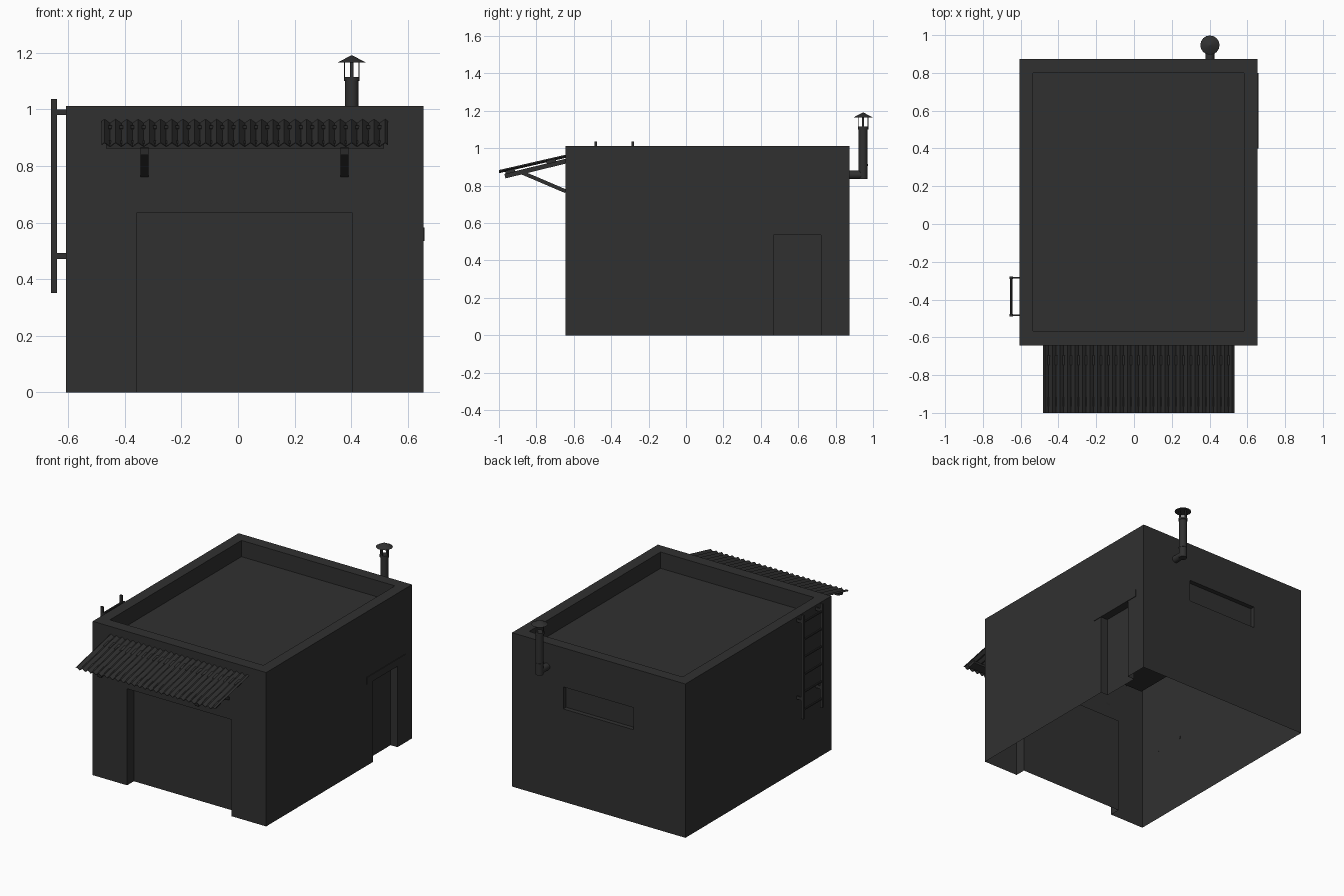
import bpy, bmesh, math
from mathutils import Vector

if "Cube" in bpy.data.objects:
    bpy.data.objects.remove(bpy.data.objects["Cube"])

mat = bpy.data.materials.new("dark_grey")
mat.diffuse_color = (0.03, 0.03, 0.03, 1)
mat.use_nodes = True
mat.node_tree.nodes["Principled BSDF"].inputs["Base Color"].default_value = mat.diffuse_color


def make(name, bm, smooth=False):
    me = bpy.data.meshes.new(name)
    bm.to_mesh(me)
    bm.free()
    me.materials.append(mat)
    for p in me.polygons:
        p.use_smooth = smooth
    ob = bpy.data.objects.new(name, me)
    bpy.context.collection.objects.link(ob)
    if smooth:
        bpy.ops.object.select_all(action='DESELECT')
        ob.select_set(True)
        bpy.context.view_layer.objects.active = ob
        bpy.ops.object.shade_smooth_by_angle(angle=math.radians(35))
    return ob


def box(name, x0, x1, y0, y1, z0, z1):
    bm = bmesh.new()
    bmesh.ops.create_cube(bm, size=1)
    for v in bm.verts:
        v.co = Vector(((x0 + x1) / 2 + v.co.x * (x1 - x0),
                       (y0 + y1) / 2 + v.co.y * (y1 - y0),
                       (z0 + z1) / 2 + v.co.z * (z1 - z0)))
    return make(name, bm)


def slanted(name, x0, x1, a, b, t):
    """Bar across x0..x1 running from a to b in the (y, z) plane, thickness t."""
    a, b = Vector(a), Vector(b)
    d = (b - a).normalized()
    n = Vector((-d.y, d.x)) * t / 2
    bm = bmesh.new()
    f = bm.faces.new([bm.verts.new((x0, p.x, p.y)) for p in (a - n, b - n, b + n, a + n)])
    r = bmesh.ops.extrude_face_region(bm, geom=[f])
    for v in r['geom']:
        if isinstance(v, bmesh.types.BMVert):
            v.co.x = x1
    bmesh.ops.recalc_face_normals(bm, faces=bm.faces)
    return make(name, bm)


def cylinder(name, p, q, r, r2=None, seg=16):
    p, q = Vector(p), Vector(q)
    bm = bmesh.new()
    bmesh.ops.create_cone(bm, cap_ends=True, segments=seg, radius1=r,
                          radius2=r if r2 is None else r2, depth=(q - p).length)
    rot = Vector((0, 0, 1)).rotation_difference(q - p)
    for v in bm.verts:
        v.co = rot @ v.co + (p + q) / 2
    return make(name, bm, True)


# Building shell: recessed roof, garage door, side door and back window
shell = box("building_shell", -0.607, 0.655, -0.643, 0.873, 0, 1.012)
cutters = [
    box("cut_roof", -0.535, 0.582, -0.567, 0.80, 0.905, 1.2),
    box("cut_garage", -0.357, 0.402, -0.8, -0.573, -0.2, 0.635),
    box("cut_door", 0.605, 0.8, 0.467, 0.722, -0.2, 0.535),
    box("cut_window", -0.23, 0.282, 0.843, 1.0, 0.61, 0.755),
]
for c in cutters:
    m = shell.modifiers.new("cut", 'BOOLEAN')
    m.operation, m.solver, m.object = 'DIFFERENCE', 'EXACT', c
    c.hide_render = True
bpy.context.view_layer.update()
dg = bpy.context.evaluated_depsgraph_get()
bm = bmesh.new()
bm.from_mesh(shell.evaluated_get(dg).to_mesh())
shell.modifiers.clear()
# The underside is open
bmesh.ops.delete(bm, geom=[f for f in bm.faces if f.calc_center_median().z < 1e-4],
                 context='FACES')
bm.to_mesh(shell.data)
bm.free()
for c in cutters:
    bpy.data.objects.remove(c)

# Lintel over the side door
box("door_lintel", 0.65, 0.659, 0.40, 0.80, 0.535, 0.582)

# Corrugated awning sheet
bm = bmesh.new()
waves, steps = 25.5, 4
n = int(waves * steps)
rows = []
for i in range(n + 1):
    x = -0.482 + 1.012 * i / n
    h = 0.007 * math.sin(2 * math.pi * i / steps)
    rows.append((bm.verts.new((x, -1.0, 0.875 + h)), bm.verts.new((x, -0.643, 0.957 + h))))
for a, b in zip(rows, rows[1:]):
    bm.faces.new((a[0], b[0], b[1], a[1]))
sheet = make("awning_sheet", bm)
sol = sheet.modifiers.new("thickness", 'SOLIDIFY')
sol.thickness, sol.offset = 0.003, 0

# Awning brackets and purlins
for side, x in (("left", -0.331), ("right", 0.376)):
    slanted("awning_arm_" + side, x - 0.014, x + 0.014, (-0.968, 0.851), (-0.643, 0.931), 0.025)
    slanted("awning_strut_" + side, x - 0.014, x + 0.014, (-0.873, 0.868), (-0.643, 0.77), 0.02)
for side, y, z in (("front", -0.94, 0.876), ("back", -0.72, 0.929)):
    slanted("awning_purlin_" + side, -0.467, 0.516, (y - 0.025, z - 0.006), (y + 0.025, z + 0.006), 0.018)

# Chimney pipe with elbow and rain cap
px, py = 0.402, 0.947
cylinder("flue_horizontal", (px, 0.87, 0.858), (px, py, 0.858), 0.023)
cylinder("flue_vertical", (px, py, 0.836), (px, py, 1.105), 0.024)
cylinder("flue_joint", (px, py, 0.905), (px, py, 0.915), 0.026)
cylinder("flue_collar", (px, py, 1.10), (px, py, 1.115), 0.028)
for i, (dx, dy) in enumerate(((1, 0), (-1, 0), (0, 1), (0, -1))):
    cx, cy = px + dx * 0.026, py + dy * 0.026
    hx, hy = (0.002, 0.006) if dx else (0.006, 0.002)
    box("cap_support_%d" % i, cx - hx, cx + hx, cy - hy, cy + hy, 1.10, 1.17)
cylinder("rain_cap", (px, py, 1.165), (px, py, 1.191), 0.051, 0.002)

# Wall ladder
for side, y in (("front", -0.483), ("back", -0.285)):
    box("ladder_rail_" + side, -0.66, -0.64, y - 0.006, y + 0.006, 0.352, 1.036)
    for j, z in enumerate((0.482, 0.99)):
        box("ladder_standoff_%s_%d" % (side, j), -0.642, -0.605, y - 0.004, y + 0.004, z - 0.01, z + 0.01)
for i in range(6):
    z = 0.41 + i * 0.115
    cylinder("ladder_rung_%d" % i, (-0.65, -0.483, z), (-0.65, -0.285, z), 0.007, seg=8)
